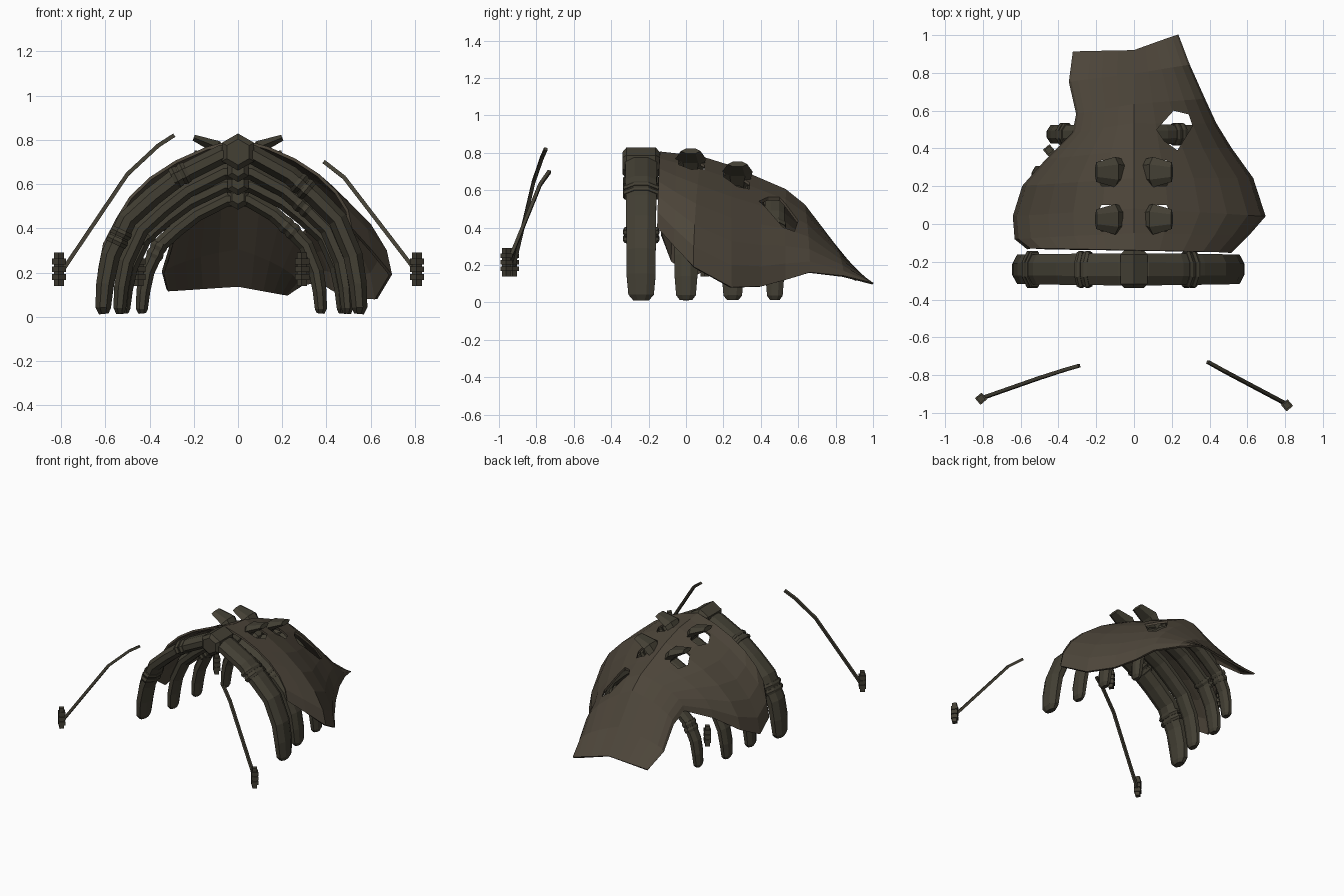
import bpy, bmesh, math
from mathutils import Vector, Matrix

if "Cube" in bpy.data.objects:
    bpy.data.objects.remove(bpy.data.objects["Cube"])


def material(name, rgb):
    m = bpy.data.materials.new(name)
    m.diffuse_color = (*rgb, 1)
    m.use_nodes = True
    m.node_tree.nodes["Principled BSDF"].inputs["Base Color"].default_value = m.diffuse_color
    return m


BONE = material("dark bone", (0.056, 0.050, 0.034))
HIDE = material("brown hide", (0.074, 0.060, 0.042))


def finish(bm, name, mat):
    bmesh.ops.recalc_face_normals(bm, faces=bm.faces)
    me = bpy.data.meshes.new(name)
    bm.to_mesh(me)
    bm.free()
    me.materials.append(mat)
    ob = bpy.data.objects.new(name, me)
    bpy.context.collection.objects.link(ob)
    return ob


def sweep(bm, path, radii, sides=8):
    """Tube along a path; radii are (in-plane, along y) per point."""
    pts = [Vector(p) for p in path]
    rings = []
    for i, p in enumerate(pts):
        a, b = pts[max(i - 1, 0)], pts[min(i + 1, len(pts) - 1)]
        t = (b - a).normalized()
        side = (Vector((0, 1, 0)) - t * t.y).normalized()
        n = t.cross(side)
        rn, ry = radii[i]
        k = 1 / math.cos(math.pi / sides)
        rings.append([bm.verts.new(p + n * rn * k * math.cos(u) + side * ry * k * math.sin(u))
                      for u in [2 * math.pi * (j + .5) / sides for j in range(sides)]])
    for r, s in zip(rings, rings[1:]):
        for j in range(sides):
            q = (j + 1) % sides
            bm.faces.new((r[j], r[q], s[q], s[j]))
    bm.faces.new(rings[0])
    bm.faces.new(rings[-1])


# Ribs: (y, left reach, right reach, height, thickness, half depth, binding heights)
RIBS = [(-.24, .61, .55, .725, .044, .085, [(-1, .36), (-1, .64), (1, .59)]),
        (.0, .535, .495, .645, .036, .066, [(1, .5)]),
        (.25, .515, .475, .585, .035, .062, [(-1, .36)]),
        (.475, .435, .375, .52, .034, .052, [(-1, .3), (1, .4)])]
CURVE = [(.995, -.01), (1, .03), (.985, .18), (.945, .355), (.82, .58), (.63, .725), (.43, .855), (.12, .985)]


def rib_point(side, reach, y, h, f):
    return Vector((side * reach * f[0], y, h * f[1] + .02))


for i, (y, wl, wr, h, th, dp, binds) in enumerate(RIBS):
    bm = bmesh.new()
    left = [rib_point(-1, wl, y, h, f) for f in CURVE]
    right = [rib_point(1, wr, y, h, f) for f in CURVE]
    taper = [.5, .8, .92, 1, 1, 1, 1, 1]
    rad = [(th * t, dp * (t if k < 3 else .86 + .02 * k)) for k, t in enumerate(taper)]
    sweep(bm, left + right[::-1], rad + rad[::-1])
    finish(bm, f"rib_{i + 1}", BONE)

    # rope bindings wrapped round the rib
    bm = bmesh.new()
    for sgn, z in binds:
        pts = left if sgn < 0 else right
        for a, b in zip(pts, pts[1:]):
            if a.z <= z < b.z:
                c = a.lerp(b, (z - a.z) / (b.z - a.z))
                d = (b - a).normalized()
                for off in (-.02, .02):
                    sweep(bm, [c + d * (off + e) for e in (-.017, 0, .017)],
                          [(th * s, dp * s) for s in (1.05, 1.15, 1.05)])
    finish(bm, f"rope_binding_{i + 1}", BONE)

    # vertebra with side horns
    bm = bmesh.new()
    r = .084 if i == 0 else .056
    c = h + .02
    cone = bmesh.ops.create_cone(bm, cap_ends=True, segments=6, radius1=r, radius2=r, depth=.2 if i < 3 else .12)
    bmesh.ops.transform(bm, verts=cone["verts"],
                        matrix=Matrix.Translation((0, y, c)) @ Matrix.Rotation(math.pi / 2, 4, 'X'))
    bmesh.ops.bevel(bm, geom=[e for e in bm.edges if abs(e.verts[0].co.y - e.verts[1].co.y) < .01],
                    offset=.022, segments=1, affect='EDGES')
    if i in (1, 2):
        top = (.81, .74)[i - 1]
        for s in (-1, 1):
            sweep(bm, [(s * .02, y + .025, c), (s * .1, y + .025, top - .04), (s * .2, y + .025, top)],
                  [(.025, .05), (.03, .07), (.014, .045)], 6)
    finish(bm, f"vertebra_{i + 1}", BONE)

# Hide rows: left edge xyz, ridge yz, right edge xyz, flatness of the slope
ROWS = [((-.56, -.13, .36), (-.14, .80), (.51, -.15, .40), .25),
        ((-.625, -.08, .22), (-.05, .79), (.60, -.06, .30), .3),
        ((-.635, .04, .14), (.08, .775), (.69, .04, .19), .33),
        ((-.585, .20, .22), (.24, .725), (.625, .24, .08), .33),
        ((-.46, .34, .33), (.39, .66), (.51, .40, .085), .33),
        ((-.32, .48, .40), (.53, .60), (.43, .53, .12), .35),
        ((-.30, .58, .33), (.63, .52), (.37, .66, .16), .45),
        ((-.34, .75, .20), (.79, .31), (.29, .84, .14), .5),
        ((-.32, .91, .12), (.915, .14), (.23, 1.0, .10), 1)]
N = 6
bm = bmesh.new()
grid = []
for L, T, R, flat in ROWS:
    row = []
    for j in range(-N, N + 1):
        E = L if j < 0 else R
        a = abs(j) / N * math.pi / 2
        f = math.sin(a)
        rise = (1 - flat) * math.cos(a) + flat * (1 - f)
        row.append(bm.verts.new((E[0] * f, T[0] + (E[1] - T[0]) * f, E[2] + (T[1] - E[2]) * rise)))
    grid.append(row)
for r, s in zip(grid, grid[1:]):
    for j in range(2 * N):
        bm.faces.new((r[j], r[j + 1], s[j + 1], s[j]))
hide = finish(bm, "hide_cover", HIDE)
solid = hide.modifiers.new("thickness", 'SOLIDIFY')
solid.thickness = .014
solid.offset = 0

# torn holes: one ragged tear and four openings for the horns
bm = bmesh.new()


def prism(outline):
    lo = [bm.verts.new((x, y, .25)) for x, y in outline]
    hi = [bm.verts.new((x, y, 1)) for x, y in outline]
    bm.faces.new(lo)
    bm.faces.new(hi)
    for k in range(len(lo)):
        q = (k + 1) % len(lo)
        bm.faces.new((lo[k], lo[q], hi[q], hi[k]))


prism([(.12, .50), (.21, .60), (.29, .58), (.31, .52), (.23, .39), (.16, .44)])
for y in (.03, .27):
    for s in (-1, 1):
        prism([(s * .14 + .065 * math.cos(k * math.pi / 3), y + .08 * math.sin(k * math.pi / 3)) for k in range(6)])
cutter = finish(bm, "tear_cutter", HIDE)
cut = hide.modifiers.new("tears", 'BOOLEAN')
cut.operation = 'DIFFERENCE'
cut.solver = 'EXACT'
cut.object = cutter
# bake the tears, then drop the cutter
bpy.context.view_layer.update()
baked = bpy.data.meshes.new_from_object(hide.evaluated_get(bpy.context.evaluated_depsgraph_get()))
hide.modifiers.clear()
hide.data = baked
bpy.data.objects.remove(cutter)


# Wrapped grips: a square core with three bands
def grip(name, x, y, z=.215):
    bm = bmesh.new()
    for dz, w, hgt in [(0, .032, .15), (-.035, .046, .026), (0, .046, .026), (.035, .046, .026)]:
        m = Matrix.Translation((x, y, z + dz)) @ Matrix.Rotation(math.radians(40), 4, 'Z') \
            @ Matrix.Diagonal((w, w, hgt, 1))
        bmesh.ops.create_cube(bm, size=1, matrix=m)
    finish(bm, name, BONE)


grip("left_pole_grip", -.81, -.925)
grip("right_pole_grip", .81, -.96)
grip("left_inner_grip", -.45, .39)
grip("right_inner_grip", .29, .10)

# Bent poles in front
POLES = {"left_pole": [(-.80, -.92, .20), (-.50, -.815, .645), (-.36, -.77, .775), (-.29, -.75, .82)],
         "right_pole": [(.81, -.955, .20), (.48, -.78, .63), (.39, -.73, .70)]}
for name, path in POLES.items():
    bm = bmesh.new()
    sweep(bm, path, [(.009, .009)] * len(path), 4)
    finish(bm, name, BONE)
